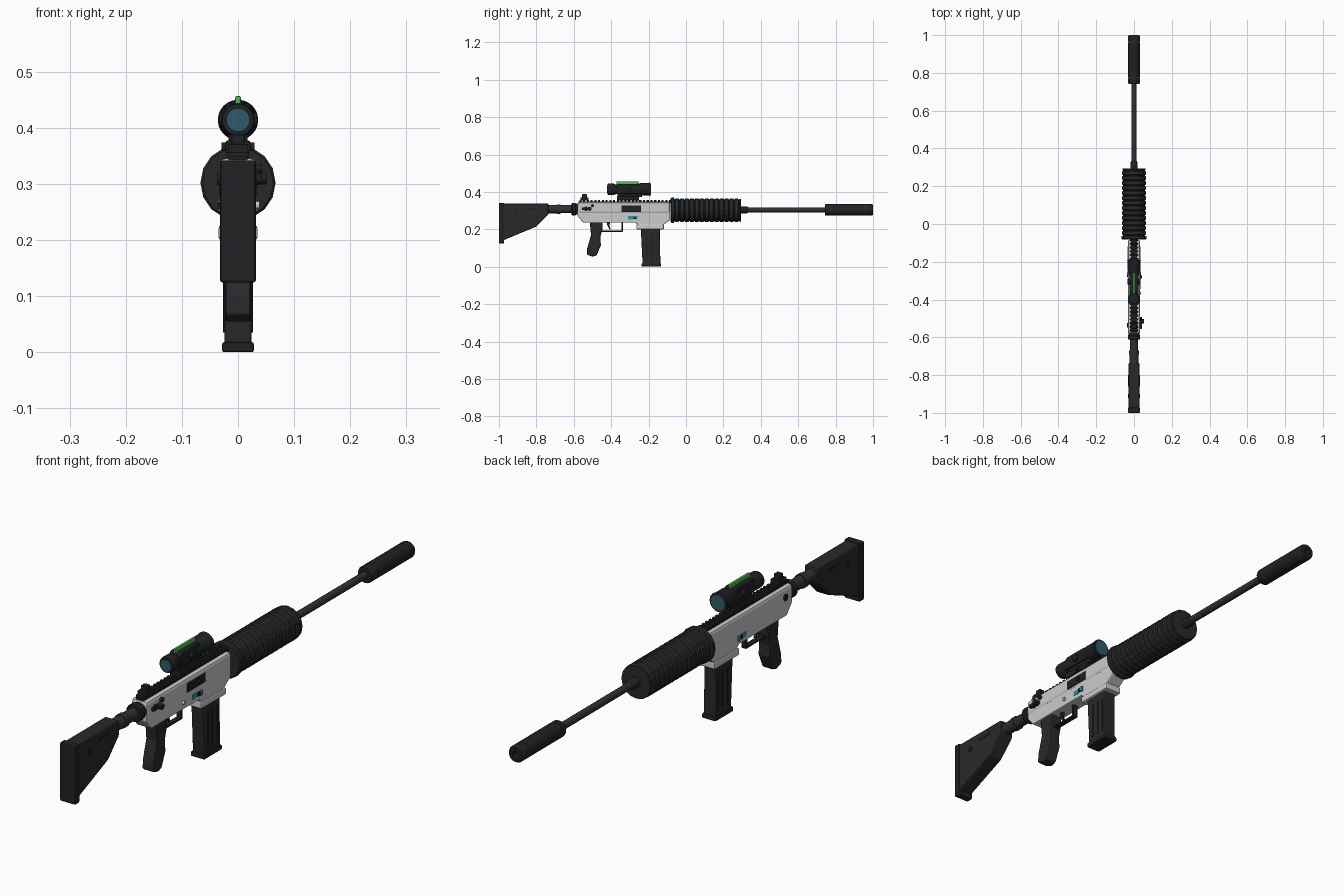
import bpy, bmesh, math
from mathutils import Matrix, Vector

if "Cube" in bpy.data.objects:
    bpy.data.objects.remove(bpy.data.objects["Cube"])


def mat(name, r, g, b):
    m = bpy.data.materials.new(name)
    m.diffuse_color = (r, g, b, 1)
    m.use_nodes = True
    m.node_tree.nodes["Principled BSDF"].inputs["Base Color"].default_value = m.diffuse_color
    return m


BLACK = mat("black", .014, .015, .016)
POLY = mat("polymer", .02, .022, .023)
STEEL = mat("steel", .03, .028, .033)
LIGHT = mat("light_grey", .6, .6, .62)
TEAL = mat("teal", .03, .3, .38)
LENS = mat("lens", .03, .1, .15)
GREEN = mat("green", .08, .5, .08)
AXIS = .303


def finish(name, bm, material, bevel=0, smooth=False):
    bmesh.ops.recalc_face_normals(bm, faces=bm.faces)
    me = bpy.data.meshes.new(name)
    bm.to_mesh(me)
    bm.free()
    ob = bpy.data.objects.new(name, me)
    bpy.context.collection.objects.link(ob)
    me.materials.append(material)
    if bevel:
        b = ob.modifiers.new("bevel", 'BEVEL')
        b.width, b.segments, b.limit_method = bevel, 2, 'ANGLE'
    if smooth:
        bpy.ops.object.select_all(action='DESELECT')
        ob.select_set(True)
        bpy.context.view_layer.objects.active = ob
        bpy.ops.object.shade_smooth_by_angle(angle=math.radians(32))
    return ob


def profile(name, pts, half, material, bevel=.004, x=0):
    """Side outline (y, z) extruded across x."""
    bm = bmesh.new()
    f = bm.faces.new([bm.verts.new((x - half, y, z)) for y, z in pts])
    r = bmesh.ops.extrude_face_region(bm, geom=[f])
    bmesh.ops.translate(bm, vec=(2 * half, 0, 0),
                        verts=[v for v in r["geom"] if isinstance(v, bmesh.types.BMVert)])
    return finish(name, bm, material, bevel)


def box(name, y0, y1, z0, z1, half, material, bevel=.002, x=0):
    return profile(name, [(y0, z0), (y1, z0), (y1, z1), (y0, z1)], half, material, bevel, x)


def lathe(name, pts, z, material, sides=24, smooth=True):
    """(y, radius) outline turned round the bore direction."""
    bm = bmesh.new()
    rings = [[bm.verts.new((r * math.cos(2 * math.pi * i / sides), y,
                            z + r * math.sin(2 * math.pi * i / sides)))
              for i in range(sides)] for y, r in pts]
    for a, b in zip(rings, rings[1:]):
        for i in range(sides):
            j = (i + 1) % sides
            bm.faces.new((a[i], a[j], b[j], b[i]))
    bm.faces.new(rings[0])
    bm.faces.new(rings[-1])
    return finish(name, bm, material, smooth=smooth)


def pin(name, x0, x1, y, z, r, material):
    """Short cylinder lying along x."""
    bm = bmesh.new()
    m = Matrix.Translation(((x0 + x1) / 2, y, z)) @ Matrix.Rotation(math.pi / 2, 4, 'Y')
    bmesh.ops.create_cone(bm, cap_ends=True, segments=14, radius1=r, radius2=r,
                          depth=x1 - x0, matrix=m)
    return finish(name, bm, material, smooth=True)


# Stock, butt pad and buffer tube
profile("stock", [(-.985, .338), (-.735, .338), (-.735, .282), (-.80, .215), (-.985, .138)],
        .029, POLY, .006)
box("butt_pad", -1, -.972, .124, .342, .032, BLACK, .005)
for s in (-1, 1):
    pin("stock_sling_socket", min(s * .026, s * .033), max(s * .026, s * .033), -.91, .29, .01, BLACK)
    box("stock_slot", -.86, -.80, .305, .314, .002, BLACK, 0, s * .029)
lathe("buffer_tube", [(-.76, .023), (-.69, .023), (-.69, .026), (-.67, .026), (-.67, .022), (-.575, .022)],
      .308, STEEL)
lathe("buffer_nut", [(-.612, .03), (-.608, .033), (-.592, .033), (-.588, .03), (-.57, .03)], .308, BLACK, 16)

# Receiver
profile("upper_receiver", [(-.58, .285), (-.085, .285), (-.085, .345), (-.58, .345)], .033, LIGHT, .01)
profile("lower_receiver", [(-.58, .30), (-.58, .272), (-.55, .236), (-.27, .236), (-.255, .222),
                           (-.125, .222), (-.085, .25), (-.085, .30)], .030, LIGHT, .004)
box("magazine_well_flange", -.265, -.118, .20, .226, .035, LIGHT, .005)
box("ejection_port", -.345, -.24, .293, .327, .002, BLACK, .001, .033)
pin("bolt_release_boss", .03, .038, -.365, .262, .007, LIGHT)
for s in (-1, 1):
    box("teal_marking", -.31, -.282, .252, .27, .0015, TEAL, 0, s * .0305)
    box("magazine_button", -.282, -.258, .254, .268, .005, BLACK, .001, s * .031)
    box("teal_stripe", -.268, -.258, .252, .27, .006, TEAL, 0, s * .0305)
    pin("selector_hub", min(s * .028, s * .037), max(s * .028, s * .037), -.535, .31, .012, BLACK)
pin("forward_assist", .03, .052, -.515, .31, .011, BLACK)
box("selector_lever", -.555, -.515, .304, .318, .005, BLACK, .001, .038)
pin("takedown_pin", .03, .043, -.50, .327, .008, BLACK)
pin("charging_knob", .028, .042, -.28, .31, .008, BLACK)

# Toothed top rail
box("rail_base", -.575, -.08, .338, .349, .017, BLACK)
for i in range(25):
    y = -.57 + i * .02
    box("rail_tooth", y, y + .011, .347, .357, .02, BLACK, .001)

# Rear sight
box("rear_sight_base", -.565, -.52, .355, .371, .018, BLACK)
box("rear_sight_leaf", -.555, -.53, .368, .388, .012, BLACK, .003)

# Scope
Z = .414
box("scope_rail_clamp", -.37, -.25, .355, .377, .022, BLACK, .003)
box("scope_pedestal", -.365, -.235, .372, .40, .017, BLACK, .003)
lathe("scope_body", [(-.42, .022), (-.42, .028), (-.415, .030), (-.385, .030), (-.375, .025), (-.27, .025),
                     (-.24, .034), (-.20, .034), (-.192, .036), (-.19, .036), (-.19, .028)], Z, BLACK)
lathe("eyepiece_lens", [(-.423, .021), (-.41, .021)], Z, LENS)
lathe("objective_lens", [(-.2, .029), (-.187, .029)], Z, LENS)
profile("scope_housing", [(-.375, .39), (-.25, .39), (-.25, .436), (-.265, .443), (-.36, .443), (-.375, .435)],
        .024, BLACK, .006)
box("fibre_bar", -.372, -.255, .438, .457, .005, GREEN, .003)
for s in (-1, 1):
    pin("scope_turret", min(s * .02, s * .034), max(s * .02, s * .034), -.305, Z, .014, BLACK)
    pin("clamp_screw", min(s * .02, s * .029), max(s * .02, s * .029), -.30, .366, .008, BLACK)

# Ribbed handguard
ribs = [(-.082, .03), (-.082, .063), (-.078, .067), (-.064, .067), (-.062, .058)]
n = 13
for i in range(n):
    y = -.06 + i * .0265
    ribs += [(y, .058), (y + .004, .063), (y + .02, .063), (y + .024, .058)]
ribs += [(.285, .058), (.289, .062), (.293, .060), (.294, .03)]
lathe("handguard", ribs, AXIS - .001, POLY, 16, False)

# Barrel and suppressor
lathe("barrel", [(.27, .0135), (.76, .0135)], .304, STEEL, 16)
lathe("gas_nut", [(.28, .019), (.325, .019), (.335, .014)], .304, BLACK, 12)
lathe("suppressor", [(.742, .022), (.742, .028), (.748, .031), (.77, .031), (.77, .029), (.776, .029),
                     (.776, .031), (.96, .031), (.96, .029), (.966, .029), (.966, .031), (.993, .031),
                     (1, .027), (1, .012), (.96, .012)], .304, BLACK)
for y in (.773, .963):
    lathe("suppressor_band", [(y - .003, .0302), (y + .003, .0302)], .304, STEEL)

# Magazine
profile("magazine", [(-.242, .21), (-.14, .21), (-.137, .012), (-.232, .012)], .0245, POLY, .005)
box("magazine_floor_plate", -.238, -.133, 0, .018, .0285, BLACK, .004)
for s in (-1, 1):
    for i in range(3):
        y = -.215 + i * .028
        box("magazine_rib", y, y + .01, .035, .17, .002, BLACK, .001, s * .0245)

# Pistol grip
profile("pistol_grip", [(-.515, .245), (-.445, .245), (-.447, .20), (-.458, .16), (-.455, .115), (-.478, .06),
                        (-.50, .054), (-.53, .065), (-.528, .10), (-.508, .17)], .0235, POLY, .006)

# Trigger and guard
box("guard_floor", -.452, -.34, .187, .193, .010, BLACK, .001)
box("guard_front", -.346, -.338, .187, .24, .010, BLACK, .001)
profile("trigger", [(-.425, .24), (-.405, .24), (-.41, .22), (-.402, .20), (-.409, .199), (-.42, .22)],
        .005, BLACK, .001)
